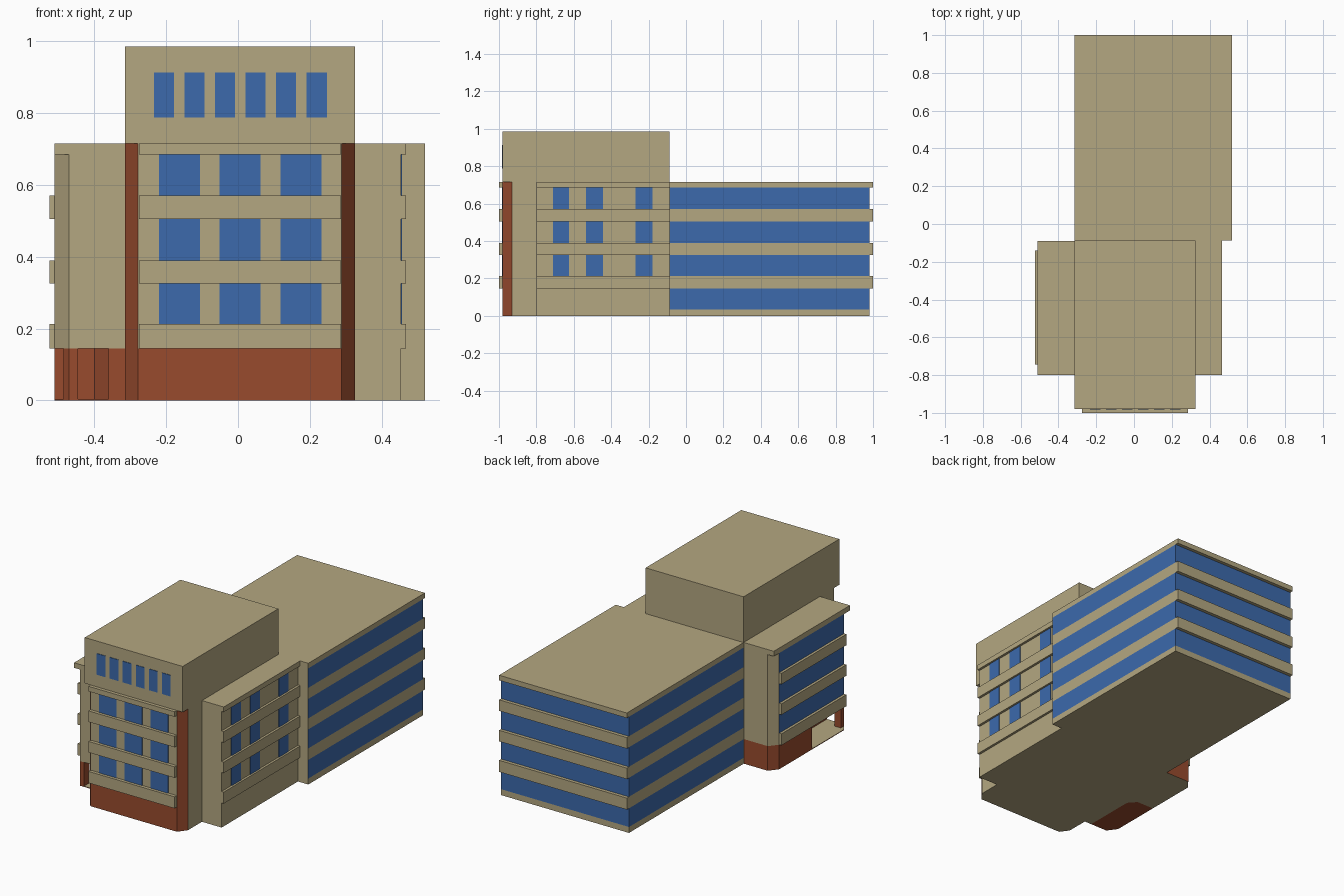
import bpy, bmesh

if "Cube" in bpy.data.objects:
    bpy.data.objects.remove(bpy.data.objects["Cube"])


def material(name, color):
    m = bpy.data.materials.new(name)
    m.diffuse_color = (*color, 1)
    m.use_nodes = True
    m.node_tree.nodes["Principled BSDF"].inputs["Base Color"].default_value = m.diffuse_color
    return m


TAN = material("tan stone", (0.456, 0.386, 0.220))
RED = material("red brick", (0.314, 0.070, 0.027))
BLUE = material("blue glass", (0.045, 0.144, 0.413))


def prism(name, outline, z0, z1, main=TAN, second=None, rule=None):
    """Extrude an outline; faces whose normal meets the rule get the second colour."""
    bm = bmesh.new()
    face = bm.faces.new([bm.verts.new((x, y, z0)) for x, y in outline])
    top = bmesh.ops.extrude_face_region(bm, geom=[face])["geom"]
    bmesh.ops.translate(bm, vec=(0, 0, z1 - z0),
                        verts=[v for v in top if isinstance(v, bmesh.types.BMVert)])
    bmesh.ops.recalc_face_normals(bm, faces=bm.faces)
    bm.normal_update()
    if rule:
        for f in bm.faces:
            f.material_index = int(rule(f.normal))
    me = bpy.data.meshes.new(name)
    bm.to_mesh(me)
    bm.free()
    me.materials.append(main)
    if second:
        me.materials.append(second)
    ob = bpy.data.objects.new(name, me)
    bpy.context.collection.objects.link(ob)
    return ob


def box(name, x0, x1, y0, y1, z0, z1, main=TAN, second=None, rule=None):
    return prism(name, [(x0, y0), (x1, y0), (x1, y1), (x0, y1)], z0, z1, main, second, rule)


TOP = 0.715
BANDS = [(0.145, 0.213), (0.325, 0.39), (0.505, 0.57), (0.685, TOP)]
FLOORS = [(0.213, 0.325), (0.39, 0.505), (0.57, 0.685)]

# rear block: glass storeys between bands that overhang at the back
box("rear_plinth", -0.314, 0.52, -0.088, 0.98, 0, 0.035)
for z0, z1 in [(0.035, 0.145)] + FLOORS:
    box("rear_glass_storey", -0.314, 0.52, -0.088, 0.98, z0, z1, TAN, BLUE,
        lambda n: n.y > 0.9 or abs(n.x) > 0.9)
for z0, z1 in BANDS:
    box("rear_band", -0.314, 0.52, -0.088, 1.0, z0, z1)

# front tower: chamfered brick corners, square top storey
tower = [(-0.314, -0.088), (-0.314, -0.93), (-0.278, -0.98),
         (0.288, -0.98), (0.325, -0.93), (0.325, -0.088)]
prism("tower_ground_floor", tower, 0, 0.145, TAN, RED, lambda n: n.y < -0.1)
prism("tower_shaft", tower, 0.145, TOP, TAN, RED,
      lambda n: n.y < -0.1 and abs(n.x) > 0.1)
box("tower_top", -0.314, 0.325, -0.98, -0.088, TOP, 0.985)
for z0, z1 in BANDS:
    box("tower_band", -0.276, 0.286, -1.0, -0.98, z0, z1)
for z0, z1 in FLOORS:
    for x in (-0.22, -0.051, 0.118):
        box("tower_window", x, x + 0.114, -0.983, -0.98, z0, z1, BLUE)
for i in range(6):
    x = -0.234 + i * 0.085
    box("tower_top_window", x, x + 0.056, -0.983, -0.98, 0.788, 0.913, BLUE)

# right wing
box("right_wing", 0.325, 0.453, -0.80, -0.088, 0, 0.685)
box("right_wing_roof", 0.325, 0.467, -0.80, -0.088, 0.685, TOP)
for z0, z1 in BANDS[:3]:
    box("right_wing_band", 0.453, 0.467, -0.80, -0.088, z0, z1)
for z0, z1 in FLOORS:
    for y0, y1 in ((-0.71, -0.625), (-0.535, -0.445), (-0.27, -0.18)):
        box("right_wing_window", 0.453, 0.456, y0, y1, z0, z1, BLUE)

# left wing: chamfered corners, glazed outer side
left = [(-0.314, -0.80), (-0.47, -0.80), (-0.51, -0.745),
        (-0.51, -0.14), (-0.47, -0.09), (-0.314, -0.09)]
prism("left_wing", left, 0.145, 0.685, TAN, BLUE, lambda n: n.x < -0.9)
box("left_wing_roof", -0.51, -0.314, -0.80, -0.09, 0.685, TOP)
for z0, z1 in BANDS[:3]:
    box("left_wing_band", -0.525, -0.51, -0.745, -0.14, z0, z1)

# left ground floor: brick walls around an open corner porch
prism("left_ground_floor",
      [(-0.314, -0.80), (-0.36, -0.80), (-0.36, -0.49), (-0.40, -0.445), (-0.51, -0.445),
       (-0.51, -0.14), (-0.47, -0.09), (-0.314, -0.09)],
      0, 0.145, RED, TAN, lambda n: n.z < -0.9)
prism("porch_floor",
      [(-0.36, -0.80), (-0.47, -0.80), (-0.51, -0.745), (-0.51, -0.445),
       (-0.40, -0.445), (-0.36, -0.49)],
      0, 0.004, RED, TAN, lambda n: n.z > 0.9)
prism("porch_column",
      [(-0.485, -0.78), (-0.47, -0.80), (-0.445, -0.80), (-0.445, -0.75), (-0.485, -0.75)],
      0.004, 0.145, RED)
